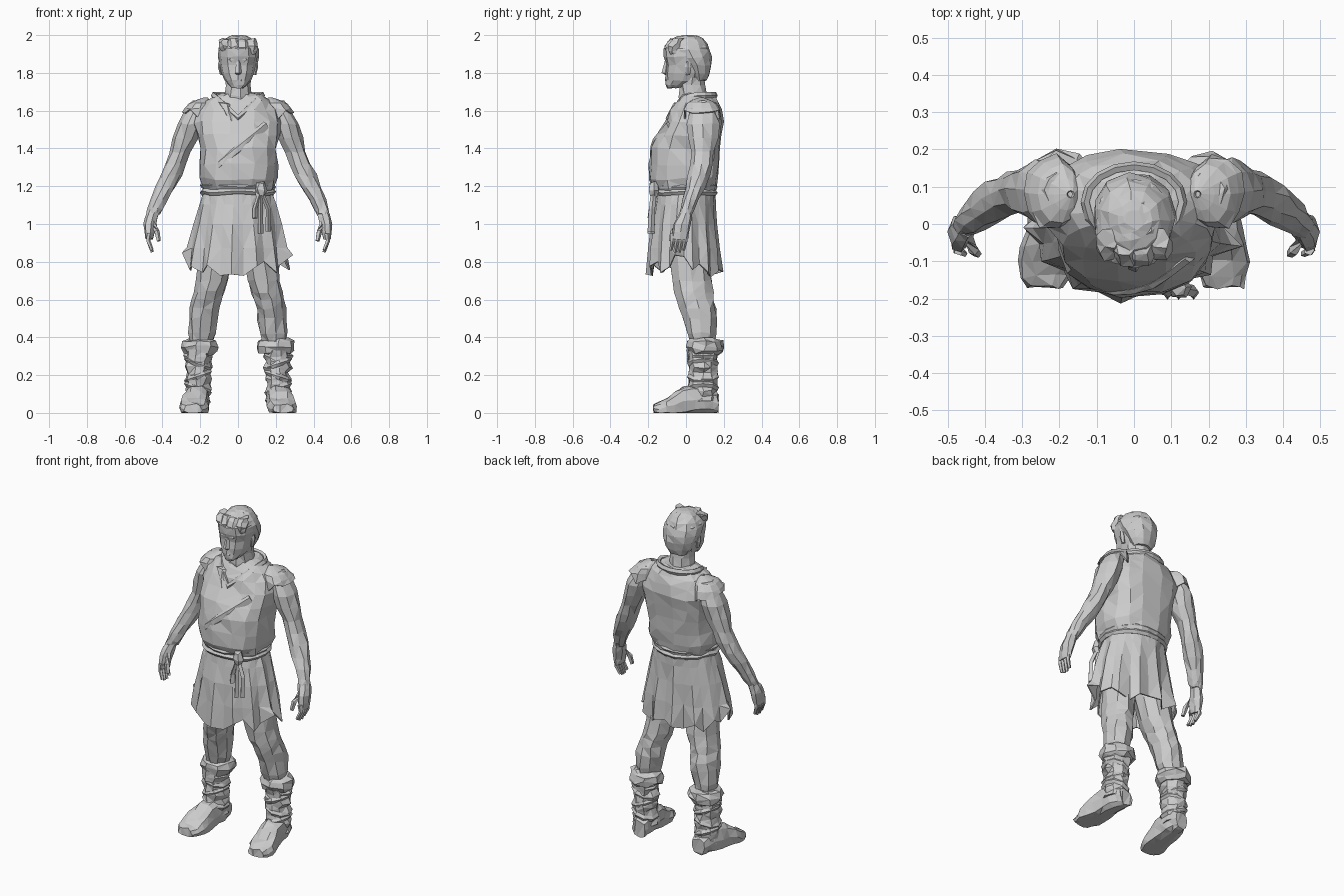
import bpy
import bmesh
import random
from math import sin, cos, pi, tau, copysign, sqrt
from mathutils import Vector

random.seed(7)
cube = bpy.data.objects.get("Cube")
if cube:
    bpy.data.objects.remove(cube, do_unlink=True)

stone = bpy.data.materials.new("plain grey")
stone.use_nodes = True
grey = (.6, .6, .6, 1)
stone.diffuse_color = grey
stone.node_tree.nodes["Principled BSDF"].inputs["Base Color"].default_value = grey


def finish(name, bm):
    """Turn a bmesh into a flat shaded, triangulated object."""
    bmesh.ops.triangulate(bm, faces=bm.faces[:], quad_method='SHORT_EDGE')
    bmesh.ops.recalc_face_normals(bm, faces=bm.faces[:])
    mesh = bpy.data.meshes.new(name)
    bm.to_mesh(mesh)
    bm.free()
    mesh.materials.append(stone)
    obj = bpy.data.objects.new(name, mesh)
    bpy.context.collection.objects.link(obj)
    return obj


def angles(count):
    return [tau * i / count for i in range(count)]


def bridge(bm, rings, closed=False):
    following = rings[1:] + rings[:1] if closed else rings[1:]
    for low, high in zip(rings, following):
        for i in range(len(low)):
            bm.faces.new((low[i - 1], low[i], high[i], high[i - 1]))


def cap(bm, rings):
    bm.faces.new(rings[0])
    bm.faces.new(rings[-1])


def cut(z, x=0, y=0, wide=.1, deep=None):
    """One elliptical cross-section: centre, half width and half depth."""
    return Vector((x, y, z, wide, deep or wide))


def blend(cuts, steps):
    """Run a smooth spline through the cross-sections."""
    result = []
    last = len(cuts) - 1
    for k in range(last):
        start, end = cuts[k], cuts[k + 1]
        leave = (end - cuts[max(k - 1, 0)]) / 2
        arrive = (cuts[min(k + 2, last)] - start) / 2
        for step in range(steps):
            t = step / steps
            ease = t * t * (3 - 2 * t)
            result.append(start + (end - start) * ease
                          + leave * t * (1 - t) ** 2 - arrive * t * t * (1 - t))
    return result + [cuts[-1]]


def loft(name, cuts, sides=9, steps=2, square=1, wobble=.006, lengthwise=False, mirror=1):
    """Closed skin over cross-sections, slightly roughened into facets."""
    bm = bmesh.new()
    rings = []
    for x, y, z, wide, deep in blend(cuts, steps):
        ring = []
        for a in angles(sides):
            u = wide * copysign(abs(cos(a)) ** square, cos(a))
            v = deep * copysign(abs(sin(a)) ** square, sin(a))
            p = Vector((x + u, y, z + v) if lengthwise else (x + u, y + v, z))
            p += Vector([random.uniform(-wobble, wobble) for axis in p])
            ring.append(bm.verts.new((mirror * p.x, p.y, min(max(p.z, 0), 2))))
        rings.append(ring)
    bridge(bm, rings)
    cap(bm, rings)
    return finish(name, bm)


def tube(name, path, radius, closed=False, sides=5, flat=1, taper=1):
    """Sweep a small polygon along a path; flat stretches it upward."""
    points = [Vector(p) for p in path]
    last = len(points) - 1
    bm = bmesh.new()
    rings = []
    for k, p in enumerate(points):
        before = points[k - 1] if k or closed else p
        after = points[(k + 1) % len(points)] if k < last or closed else p
        along = (after - before).normalized()
        guide = Vector((0, 0, 1)) if abs(along.z) < .8 else Vector((0, 1, 0))
        out = along.cross(guide).normalized()
        up = out.cross(along) * flat
        r = radius * (1 + (taper - 1) * k / last)
        rings.append([bm.verts.new(p + r * (out * cos(a) + up * sin(a))) for a in angles(sides)])
    bridge(bm, rings, closed)
    if not closed:
        cap(bm, rings)
    return finish(name, bm)


def cloth(name, cuts, sides, hem, pleat, ragged, mirror=1):
    """Open draped cloth with folds growing toward a ragged hem."""
    bm = bmesh.new()
    rings = []
    sections = blend(cuts, 2)
    last = len(sections) - 1
    depths = [1 + pleat * (i % 2 - .6 + random.uniform(-.4, .4)) for i in range(sides)]
    for k, (x, y, z, wide, deep) in enumerate(sections):
        ring = []
        for fold, a in zip(depths, angles(sides)):
            grow = 1 + (fold - 1) * k / last + random.uniform(-.02, .02)
            height = hem(a) + random.uniform(-ragged, ragged) if k == last else z
            ring.append(bm.verts.new((mirror * (x + wide * grow * cos(a)),
                                      y + deep * grow * sin(a), height)))
        rings.append(ring)
    bridge(bm, rings)
    obj = finish(name, bm)
    obj.modifiers.new("thickness", 'SOLIDIFY').thickness = .008


# Tunic body, blousing over the belt
torso = [cut(z=1.16, wide=.17, deep=.15), cut(z=1.24, y=-.01, wide=.21, deep=.18),
         cut(z=1.4, wide=.205, deep=.185), cut(z=1.54, y=.04, wide=.23, deep=.155),
         cut(z=1.65, y=.06, wide=.18, deep=.11), cut(z=1.69, y=.06, wide=.08, deep=.07)]
loft("tunic_body", torso, sides=15, square=.8, wobble=.008)


def tunic_front(x, z):
    """Depth of the chest surface, used to lay the overlap on it."""
    nearest = min(blend(torso, 12), key=lambda section: abs(section[2] - z))
    y, wide, deep = nearest[1], nearest[3], nearest[4]
    return y - deep * sqrt(max(0, 1 - abs(x / wide) ** 2.5))


# Diagonal overlap of the tunic, sunk into the chest so only a fold shows
overlap = [Vector((.15, 1.52)).lerp(Vector((-.14, 1.28)), k / 6) for k in range(7)]
tube("tunic_overlap", [(p.x, tunic_front(p.x, p.y) + .008, p.y) for p in overlap],
     radius=.014, flat=2, taper=.7)

# Collar dropping to a V in front
collar = []
for a in angles(16):
    front = 1 - abs(cos(a)) if sin(a) < 0 else 0
    collar.append((.13 * cos(a), .06 + .095 * sin(a) - .06 * front, 1.68 - .12 * front))
tube("collar", collar, radius=.013, closed=True, flat=1.5)
loft("collar_flap", [cut(z=1.64, x=-.07, y=-.05, wide=.03, deep=.02),
                     cut(z=1.55, x=-.04, y=-.1, wide=.01)], sides=5)

# Skirt with pleats and torn hem
cloth("skirt", [cut(z=1.18, wide=.18, deep=.155), cut(z=1, y=-.01, wide=.23, deep=.17),
                cut(z=.77, y=-.01, wide=.275, deep=.19)],
      sides=26, hem=lambda a: .81 - .06 * abs(sin(a)), pleat=.13, ragged=.045)

# Belt, knot and hanging ends
for name, height in (("belt_upper", 1.2), ("belt_lower", 1.17)):
    loop = [(.185 * cos(a), .163 * sin(a) - .01, height + random.uniform(-.006, .006))
            for a in angles(18)]
    tube(name, loop, radius=.017, closed=True)
loft("belt_knot", [cut(z=1.15, x=.12, y=-.17, wide=.02), cut(z=1.18, x=.12, y=-.17, wide=.03),
                   cut(z=1.22, x=.12, y=-.17, wide=.02)], sides=6, steps=1)
for label, x, low in (("inner", .09, 1.03), ("middle", .12, .95), ("outer", .16, .96)):
    tube("belt_end_" + label, [(.12, -.17, 1.18), (x, -.18, 1.08), (x, -.185, low)],
         radius=.011, sides=4, flat=1.3, taper=1.3)

# Neck and head
loft("neck", [cut(z=1.58, y=.06), cut(z=1.68, y=.04, wide=.075), cut(z=1.78, y=.03, wide=.07)])
loft("head", [cut(z=1.72, y=-.07, wide=.03), cut(z=1.76, y=-.02, wide=.07, deep=.09),
              cut(z=1.84, wide=.095, deep=.105), cut(z=1.93, wide=.1, deep=.12),
              cut(z=1.99, y=.01, wide=.05)], sides=12, square=.9, wobble=.003)
loft("nose", [cut(z=1.79, y=-.1, wide=.01), cut(z=1.8, y=-.11, wide=.02),
              cut(z=1.87, y=-.1, wide=.01)], sides=5, steps=1, wobble=.001)
for name, height, wide, y in (("brow", 1.87, .06, -.095), ("mouth", 1.76, .025, -.095)):
    edges = [cut(z=height + .015 * rise, y=y, wide=wide * size, deep=.015 * size)
             for rise, size in ((-1, .7), (0, 1), (1, .7))]
    loft(name, edges, sides=8, steps=1, wobble=.001)

# Cropped hair with a rough swept fringe
loft("hair", [cut(z=1.76, y=.07, wide=.06, deep=.04), cut(z=1.84, y=.06, wide=.1, deep=.075),
              cut(z=1.92, y=.01, wide=.11, deep=.12), cut(z=1.98, y=.01, wide=.07, deep=.08),
              cut(z=2, y=.01, wide=.03)], sides=11, wobble=.004)
for i in range(4):
    x = .045 * (i - 1.5)
    y = 4 * x * x - .085
    loft("fringe_lock_%d" % i, [cut(z=1.9, x=x + .015, y=y, wide=.015), cut(z=1.94, x=x, y=y, wide=.035),
                                cut(z=1.98, x=x, y=y + .03, wide=.03)], sides=6)

for label, mirror in (("left_", 1), ("right_", -1)):
    def part(name, cuts, **options):
        loft(label + name, cuts, mirror=mirror, **options)

    def digit(name, path, radius):
        tube(label + name, [(mirror * x, y, z) for x, y, z in path], radius, taper=.6)

    part("ear", [cut(z=1.79, x=.085, y=.01, wide=.01), cut(z=1.83, x=.095, y=.01, wide=.01, deep=.02),
                 cut(z=1.86, x=.095, y=.01, wide=.01)], sides=5, steps=1, wobble=.002)

    # Arm from shoulder to wrist, then the hand
    part("arm", [cut(z=1.65, x=.2, y=.09, wide=.04, deep=.05), cut(z=1.53, x=.25, y=.09, wide=.07, deep=.085),
                 cut(z=1.38, x=.305, y=.09, wide=.055, deep=.06),
                 cut(z=1.26, x=.355, y=.07, wide=.058), cut(z=1.13, x=.42, y=.025, wide=.045),
                 cut(z=1.05, x=.45, wide=.033)])
    part("palm", [cut(z=1.06, x=.45, wide=.034), cut(z=1, x=.465, y=-.02, wide=.034, deep=.048),
                  cut(z=.92, x=.47, y=-.035, wide=.02, deep=.045)], sides=7, wobble=.003)
    for i, name in enumerate(("index", "middle", "ring", "little")):
        y = .022 * i - .07
        tip = .88 - .03 * sin(pi * (i + 1) / 5)
        digit(name + "_finger", [(.47, y, .95), (.475, y, .91), (.455, y - .01, tip)], radius=.015)
    digit("thumb", [(.45, -.03, 1.01), (.43, -.07, .96), (.42, -.08, .91)], radius=.019)

    # Torn cap sleeve over the shoulder
    cloth(label + "sleeve", [cut(z=1.67, x=.17, y=.08, wide=.01),
                             cut(z=1.64, x=.2, y=.08, wide=.06, deep=.08),
                             cut(z=1.59, x=.22, y=.085, wide=.08, deep=.1)],
          sides=11, hem=lambda a: 1.58 + .03 * cos(a), pleat=.07, ragged=.03, mirror=mirror)

    # Bare leg with knee and calf
    part("leg", [cut(z=.98, x=.1), cut(z=.7, x=.135, y=.03, wide=.09, deep=.105),
                 cut(z=.6, x=.165, y=.05, wide=.08, deep=.098),
                 cut(z=.5, x=.18, y=.075, wide=.08, deep=.09), cut(z=.36, x=.195, y=.085, wide=.06)],
         wobble=.007)

    # Wrapped boot with a rolled cuff
    part("boot_cuff", [cut(z=.35 - .04 * cos(a), x=.2, y=.1, wide=.07 + .03 * sin(a))
                       for a in (0, pi / 4, pi / 2, 3 * pi / 4, pi)], steps=1, wobble=.009)
    part("boot_shaft", [cut(z=.06 + .03 * k, x=.21, y=.09, wide=.063 + .001 * k + .006 * (-1) ** k,
                            deep=.073 + .001 * k) for k in range(10)], steps=1, wobble=.009)
    for k, name in enumerate(("lower", "middle", "upper")):
        wrap = [(mirror * (.21 + .065 * cos(a)), .09 + .075 * sin(a),
                 .13 + .065 * k + .025 * cos(a + k * pi)) for a in angles(9)]
        tube(label + name + "_boot_strap", wrap, radius=.011, closed=True, sides=4, flat=1.5)

    # Foot, flattened where it meets the ground
    part("foot", [cut(x=.2, y=.17, z=.05, wide=.04, deep=.05), cut(x=.21, y=.1, z=.07, wide=.06, deep=.08),
                  cut(x=.22, y=-.01, z=.06, wide=.07, deep=.08),
                  cut(x=.235, y=-.1, z=.03, wide=.08, deep=.05),
                  cut(x=.24, y=-.17, z=.02, wide=.05, deep=.025)], sides=10, square=.8, lengthwise=True)
